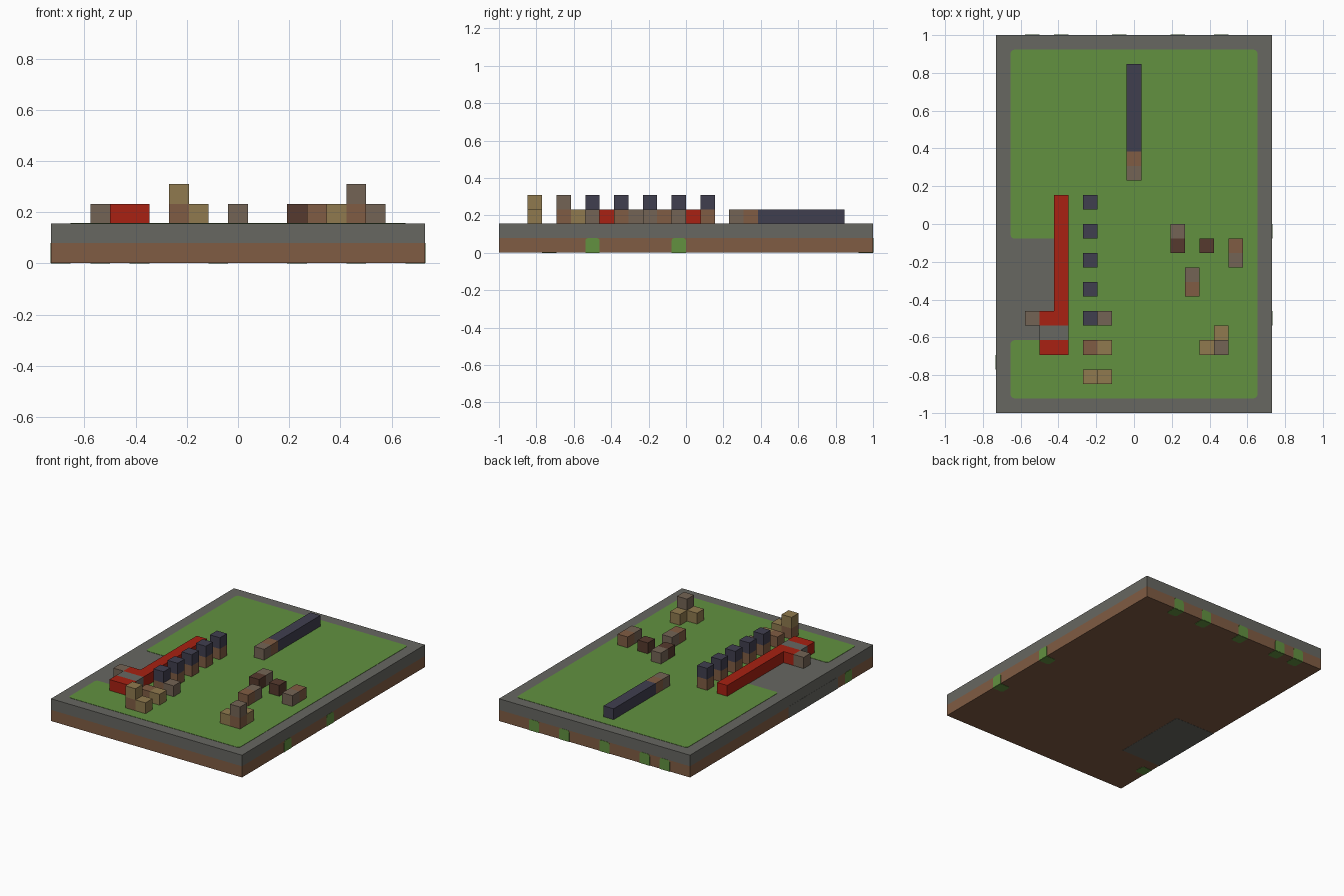
import bpy
import bmesh
from mathutils import Vector

U = 1 / 13      # size of one grid cell
SKIN = 0.002    # thickness of painted plates

cube = bpy.data.objects.get("Cube")
if cube:
    bpy.data.objects.remove(cube, do_unlink=True)


def material(name, *rgb):
    lin = [((c / 255 + 0.055) / 1.055) ** 2.4 for c in rgb]
    m = bpy.data.materials.new(name)
    m.use_nodes = True
    m.diffuse_color = (*lin, 1)
    m.node_tree.nodes["Principled BSDF"].inputs["Base Color"].default_value = (*lin, 1)
    return m


GRASS = material("grass green", 98, 145, 64)
STONE = material("stone grey", 103, 103, 97)
EARTH = material("earth brown", 128, 92, 67)
CLAY = material("grey brown", 116, 100, 85)
SAND = material("sand tan", 144, 122, 78)
BARK = material("dark brown", 86, 58, 46)
SLATE = material("slate blue", 64, 63, 79)
RED = material("brick red", 168, 33, 18)


def finish(name, bm, mat):
    bmesh.ops.recalc_face_normals(bm, faces=bm.faces)
    mesh = bpy.data.meshes.new(name)
    bm.to_mesh(mesh)
    bm.free()
    mesh.materials.append(mat)
    ob = bpy.data.objects.new(name, mesh)
    bpy.context.collection.objects.link(ob)
    return ob


def block(name, mat, i, j, k=2, ni=1, nj=1, nk=1, grow=0.0):
    """Box of whole cells, starting at column i, row j, layer k."""
    bm = bmesh.new()
    bmesh.ops.create_cube(bm, size=1)
    size = Vector((ni, nj, nk)) * U
    low = Vector(((i - 0.5) * U, j * U, k * U))
    for v in bm.verts:
        v.co = low + size / 2 + Vector(c * (s + grow) for c, s in zip(v.co, size))
    return finish(name, bm, mat)


def plate(name, mat, points, rounded, push, radius):
    """Thin flat plate with some corners rounded, thickened along push."""
    bm = bmesh.new()
    verts = [bm.verts.new(p) for p in points]
    bm.faces.new(verts)
    bmesh.ops.bevel(bm, geom=[verts[n] for n in rounded], offset=radius,
                    segments=3, profile=0.5, affect='VERTICES')
    out = bmesh.ops.extrude_face_region(bm, geom=bm.faces[:])
    moved = [g for g in out["geom"] if isinstance(g, bmesh.types.BMVert)]
    bmesh.ops.translate(bm, verts=moved, vec=Vector(push) * SKIN)
    return finish(name, bm, mat)


# Base slab: earth below, stone above, stone quarry reaching the right edge
block("earth_layer", EARTH, -9, -13, 0, 19, 26)
block("stone_layer", STONE, -9, -13, 1, 19, 26)
block("stone_quarry", STONE, -9, -8, 0, 4, 7, 1, grow=0.002)

# Lawn with a notch for the quarry
outline = [(-8.5, -12), (8.5, -12), (8.5, 12), (-8.5, 12),
           (-8.5, -1), (-5.5, -1), (-5.5, -8), (-8.5, -8)]
plate("lawn", GRASS, [(x * U, y * U, 2 * U) for x, y in outline],
      (0, 1, 2, 3, 4, 7), (0, 0, 1), 0.02)


# Grass tufts wrapping from the walls onto the underside
def tuft(center, along, outward):
    c, a, o = Vector(center), Vector(along) * U / 2, Vector(outward)
    up = Vector((0, 0, U))
    plate("wall_tuft", GRASS, [c - a, c + a, c + a + up, c - a + up], (2, 3), o, 0.015)
    inner = -o * U
    plate("under_tuft", GRASS, [c - a, c + a, c + a + inner, c - a + inner],
          (2, 3), (0, 0, -1), 0.015)


for i in (-7, -5, -1, 3, 6):
    tuft((i * U, 1, 0), (1, 0, 0), (0, 1, 0))
for side, row in ((1, -7), (1, -1), (-1, -10)):
    tuft((side * 9.5 * U, (row + 0.5) * U, 0), (0, 1, 0), (side, 0, 0))

# Red wall with its bend and gate
block("red_wall", RED, -5, -6, nj=8)
block("red_wall_bend", RED, -6, -7, ni=2)
block("stone_gate", STONE, -6, -8, ni=2)
block("red_wall_end", RED, -6, -9, ni=2)
block("wall_side_block", CLAY, -7, -7)

# Row of slate-topped posts
for row in range(-7, 2, 2):
    block("post_base", EARTH, -3, row)
    block("post_cap", SLATE, -3, row, 3)
block("post_side_block", CLAY, -2, -7)

# Long slate beam at the back
block("slate_beam", SLATE, 0, 5, nj=6)
block("beam_brown_end", EARTH, 0, 4)
block("beam_grey_end", CLAY, 0, 3)

# Loose blocks: material, column, row, layer
loose = [
    (EARTH, -3, -9, 2), (SAND, -2, -9, 2),
    (EARTH, -3, -11, 2), (SAND, -3, -11, 3), (SAND, -2, -11, 2),
    (CLAY, 3, -1, 2), (BARK, 3, -2, 2), (BARK, 5, -2, 2),
    (EARTH, 7, -2, 2), (CLAY, 7, -3, 2),
    (CLAY, 4, -4, 2), (EARTH, 4, -5, 2),
    (SAND, 5, -9, 2), (SAND, 6, -8, 2),
    (EARTH, 6, -9, 2), (CLAY, 6, -9, 3),
]
for mat, i, j, k in loose:
    block("loose_block", mat, i, j, k)

# Rest the whole model on the ground
for ob in bpy.context.collection.objects:
    if ob.type == 'MESH':
        ob.location.z += SKIN
